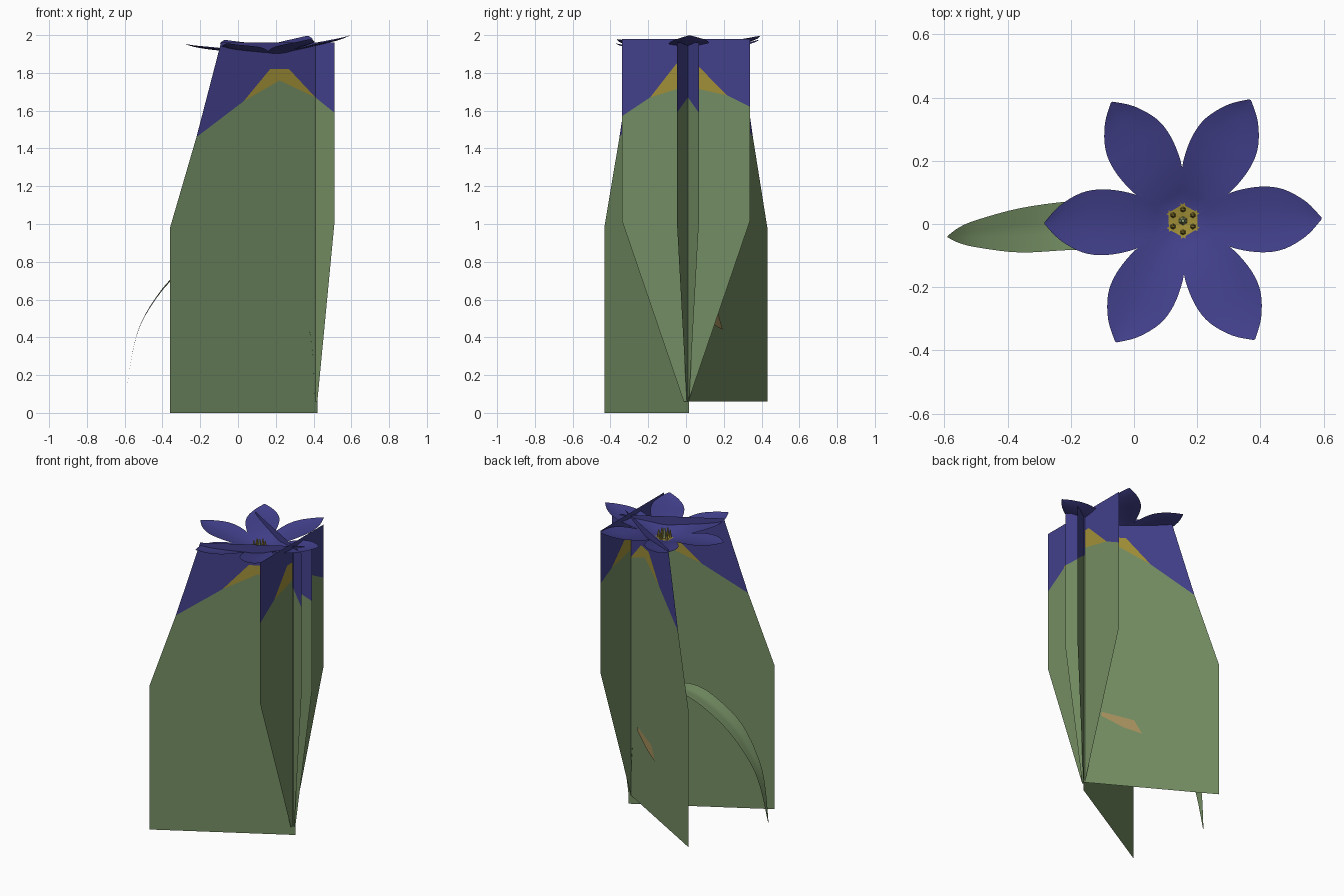
import bpy, bmesh, math

if "Cube" in bpy.data.objects:
    bpy.data.objects.remove(bpy.data.objects["Cube"])

def material(name, rgb):
    m = bpy.data.materials.new(name)
    m.diffuse_color = (*rgb, 1)
    m.use_nodes = True
    m.node_tree.nodes["Principled BSDF"].inputs["Base Color"].default_value = m.diffuse_color
    return m

GREEN = material("leaf green", (0.175, 0.27, 0.125))
BLUE = material("petal blue", (0.054, 0.051, 0.26))
GOLD = material("gold", (0.36, 0.28, 0.04))
TAN = material("tan", (0.38, 0.28, 0.11))
PALE = material("pale green", (0.30, 0.36, 0.16))

def make(name, verts, faces, mats, idx=None, smooth=False):
    me = bpy.data.meshes.new(name)
    me.from_pydata(verts, [], faces)
    for m in mats:
        me.materials.append(m)
    for i, p in enumerate(me.polygons):
        p.material_index = idx[i] if idx else 0
        p.use_smooth = smooth
    ob = bpy.data.objects.new(name, me)
    bpy.context.collection.objects.link(ob)
    return ob

def card(name, regions, place):
    """Flat upright card made of green, gold and blue regions."""
    verts, faces = [], []
    for reg in regions:
        faces.append(range(len(verts), len(verts) + len(reg)))
        verts += [place(u, z) for u, z in reg]
    make(name, verts, [list(f) for f in faces], [GREEN, GOLD, BLUE], [0, 1, 2])

# crossing upright cards, all meeting on the line x = 0.41
AX, AY, K = 0.41, 0.01, 0.575
wide = [
    [(-.36, 0), (.42, 0), (.42, .06), (.51, 1), (.51, 1.59), (.41, 1.67), (.22, 1.76),
     (.03, 1.65), (-.22, 1.46), (-.36, .98)],
    [(.03, 1.65), (.22, 1.76), (.41, 1.67), (.27, 1.82), (.17, 1.82)],
    [(-.22, 1.46), (.03, 1.65), (.17, 1.82), (.27, 1.82), (.41, 1.67), (.51, 1.59),
     (.51, 1.96), (-.09, 1.96)]]
narrow = [
    [(-.012, .06), (.012, .06), (.34, 1.02), (.34, 1.62), (.22, 1.68), (0, 1.73),
     (-.19, 1.67), (-.34, 1.57), (-.34, 1.02)],
    [(-.19, 1.67), (0, 1.73), (.22, 1.68), (.05, 1.85), (-.05, 1.85)],
    [(-.34, 1.57), (-.19, 1.67), (-.05, 1.85), (.05, 1.85), (.22, 1.68), (.34, 1.62),
     (.34, 1.98), (-.34, 1.98)]]

def back_place(x, z):
    x = AX + (x - AX) * (0.95 if x < AX else 1)
    return (x, AY - (x - AX) * K, max(z, 0.06))

card("front_card", wide, lambda x, z: (x, AY + (x - AX) * K, z))
card("back_card", wide, back_place)
card("side_card", narrow, lambda y, z: (0.405, y, z))

# tan patch on the back card
pts = []
for t, z in [(.13, .54), (.13, .57), (.37, .53), (.43, .44), (.30, .47)]:
    x, y, _ = back_place(AX - .77 * t, 1)
    pts.append((x + .002, y + .0035, z))
make("tan_patch", pts, [[0, 1, 2, 3, 4]], [TAN])

def catmull(rows, n=4):
    """Smoothly refine a short list of rows."""
    out = []
    for i in range(len(rows) - 1):
        p0, p1 = rows[max(i - 1, 0)], rows[i]
        p2, p3 = rows[i + 1], rows[min(i + 2, len(rows) - 1)]
        for k in range(n):
            t = k / n
            out.append(tuple(.5 * (2 * b + (c - a) * t + (2 * a - 5 * b + 4 * c - d) * t * t
                                   + (3 * b - a - 3 * c + d) * t ** 3)
                             for a, b, c, d in zip(p0, p1, p2, p3)))
    return out + [rows[-1]]

def grid_faces(nr, nc):
    return [[i * nc + j, i * nc + j + 1, (i + 1) * nc + j + 1, (i + 1) * nc + j]
            for i in range(nr - 1) for j in range(nc - 1)]

ACROSS = [-1, -.6, -.25, 0, .25, .6, 1]

# arching leaf: x, y, z, half width
rows = catmull([(.405, .005, .06, .01), (.385, .005, .40, .02), (.29, 0, .72, .04),
                (.12, 0, .86, .065), (-.04, 0, .88, .078), (-.20, -.005, .82, .077),
                (-.36, -.02, .70, .07), (-.49, -.03, .52, .045),
                (-.55, -.035, .36, .026), (-.59, -.04, .12, .002)])
verts = [(x, y + s * w, z + .15 * w * (abs(s) - .5)) for x, y, z, w in rows for s in ACROSS]
make("leaf", verts, grid_faces(len(rows), 7), [GREEN], smooth=True)

# six petals: distance from the centre, half width, height
CX, CY = 0.155, 0.01
prof = catmull([(.005, .012, 1.872), (.06, .042, 1.88), (.11, .068, 1.897), (.17, .092, 1.914),
                (.25, .104, 1.93), (.32, .094, 1.942), (.39, .054, 1.958), (.438, .003, 1.976)])
for n in range(6):
    a = math.radians(60 * n + 1)
    verts = []
    for r, w, z in prof:
        for s in ACROSS:
            dx = r * math.cos(a) - s * w * math.sin(a)
            dy = r * math.sin(a) + s * w * math.cos(a)
            verts.append((CX + dx, CY + dy, z + .012 * s * s * w / .1 + .05 * dx + .025 * dy))
    faces = grid_faces(len(prof), 7)
    idx = [1 if prof[f[0] // 7][0] < .042 else 0 for f in faces]
    make(f"petal_{n + 1}", verts, faces, [BLUE, GOLD], idx, smooth=True)

# stamens and pistil
def cone(name, x, y, z, r, h, mat):
    bpy.ops.mesh.primitive_cone_add(vertices=6, radius1=r, radius2=r * .4, depth=h,
                                    location=(x, y, z + h / 2))
    ob = bpy.context.object
    ob.name = name
    ob.data.materials.append(mat)

for n in range(6):
    a = math.radians(60 * n + 30)
    cone(f"stamen_{n + 1}", CX + .036 * math.cos(a), CY + .036 * math.sin(a), 1.878, .009, .05, GOLD)
cone("pistil", CX, CY, 1.872, .014, .065, PALE)
